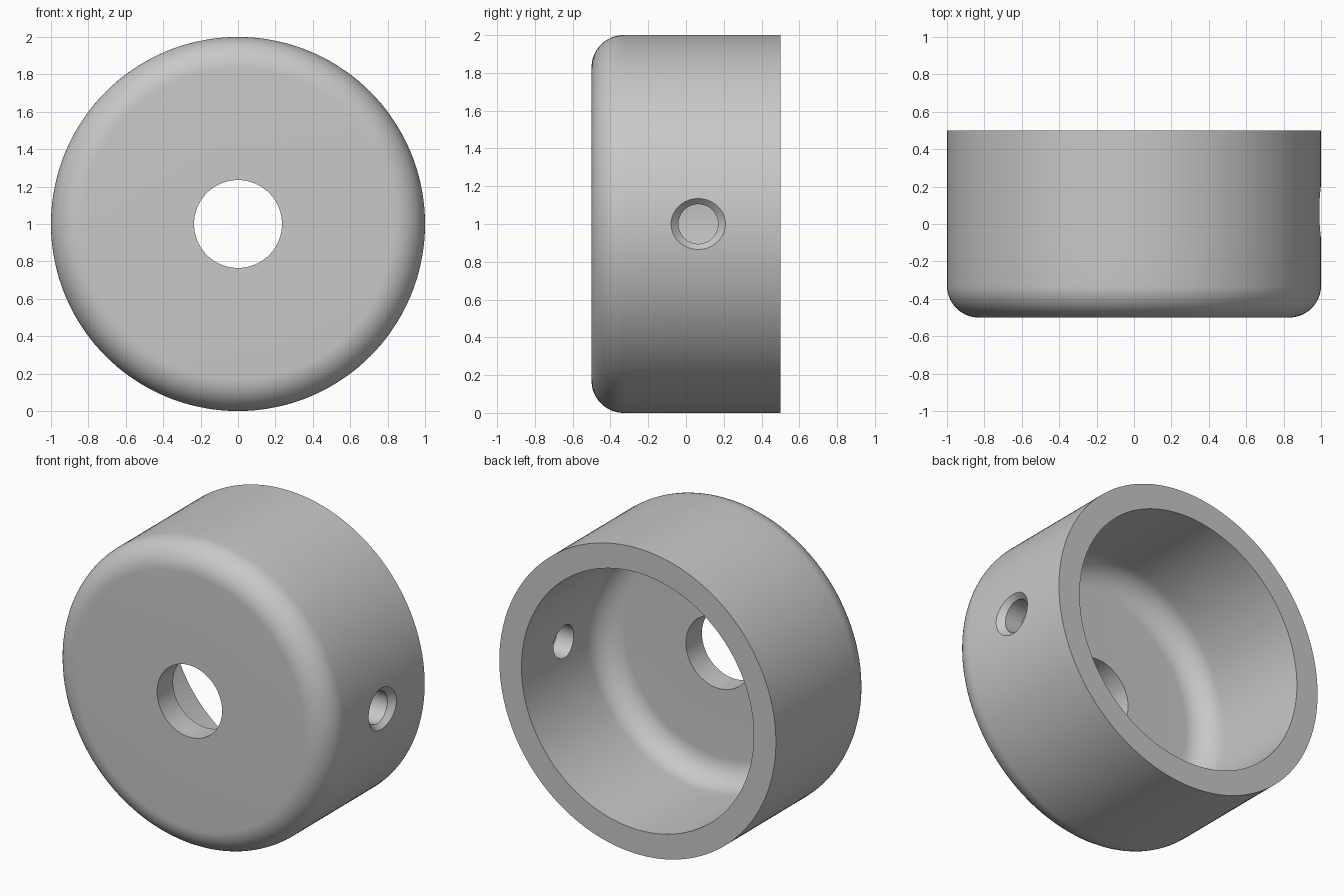
import bpy, bmesh, math
from mathutils import Vector

cube = bpy.data.objects.get("Cube")
if cube:
    bpy.data.objects.remove(cube, do_unlink=True)

grey = bpy.data.materials.new("satin grey")
grey.use_nodes = True
colour = (0.58, 0.58, 0.58, 1)
grey.diffuse_color = colour
grey.node_tree.nodes["Principled BSDF"].inputs["Base Color"].default_value = colour


def arc(r, y, radius, start, end, steps=14):
    """Quarter-round points (r, y) for a fillet."""
    angles = [math.radians(start + (end - start) * i / steps) for i in range(steps + 1)]
    return [(r + radius * math.cos(a), y + radius * math.sin(a)) for a in angles]


def revolve(name, points, axis, centre, segments, closed):
    """Spin a profile of points about an axis through centre."""
    bm = bmesh.new()
    verts = [bm.verts.new(Vector(p) + centre) for p in points]
    edges = [bm.edges.new(pair) for pair in zip(verts, verts[1:])]
    if closed:
        edges.append(bm.edges.new((verts[-1], verts[0])))
    bmesh.ops.spin(bm, geom=verts + edges, cent=centre, axis=axis,
                   angle=math.tau, steps=segments, use_duplicate=False)
    bmesh.ops.remove_doubles(bm, verts=bm.verts, dist=1e-5)
    bmesh.ops.recalc_face_normals(bm, faces=bm.faces)
    mesh = bpy.data.meshes.new(name)
    bm.to_mesh(mesh)
    bm.free()
    obj = bpy.data.objects.new(name, mesh)
    bpy.context.collection.objects.link(obj)
    mesh.materials.append(grey)
    return obj


# Cup: bored front floor, rounded shoulder, open back, matching inner fillet
bore, inner, floor = 0.235, 0.84, -0.335
outer_fillet, inner_fillet = 0.17, 0.16
rows = (-0.12, 0.25)
profile = [(bore, -0.5)]
profile += arc(1 - outer_fillet, -0.5 + outer_fillet, outer_fillet, -90, 0)
profile += [(1, y) for y in rows] + [(1, 0.5), (inner, 0.5)]
profile += [(inner, y) for y in reversed(rows)]
profile += arc(inner - inner_fillet, floor + inner_fillet, inner_fillet, 0, -90)
profile += [(bore, floor)]
cup = revolve("cup_body", [(r, y, 0) for r, y in profile],
              (0, 1, 0), Vector((0, 0, 1)), 144, True)

# Countersunk screw hole through one side wall
hole = [(0.6, 0), (0.6, 0.105), (0.961, 0.105), (1.061, 0.205), (1.061, 0)]
cutter = revolve("screw_hole_cutter", [(x, r, 0) for x, r in hole],
                 (1, 0, 0), Vector((0, 0.065, 1)), 64, False)
cutter.hide_render = True

cut = cup.modifiers.new("screw hole", 'BOOLEAN')
cut.operation = 'DIFFERENCE'
cut.solver = 'EXACT'
cut.object = cutter
bpy.ops.object.select_all(action='DESELECT')
bpy.context.view_layer.objects.active = cup
cup.select_set(True)
bpy.ops.object.modifier_apply(modifier=cut.name)
bpy.data.objects.remove(cutter, do_unlink=True)

bpy.ops.object.shade_smooth_by_angle(angle=math.radians(30))
